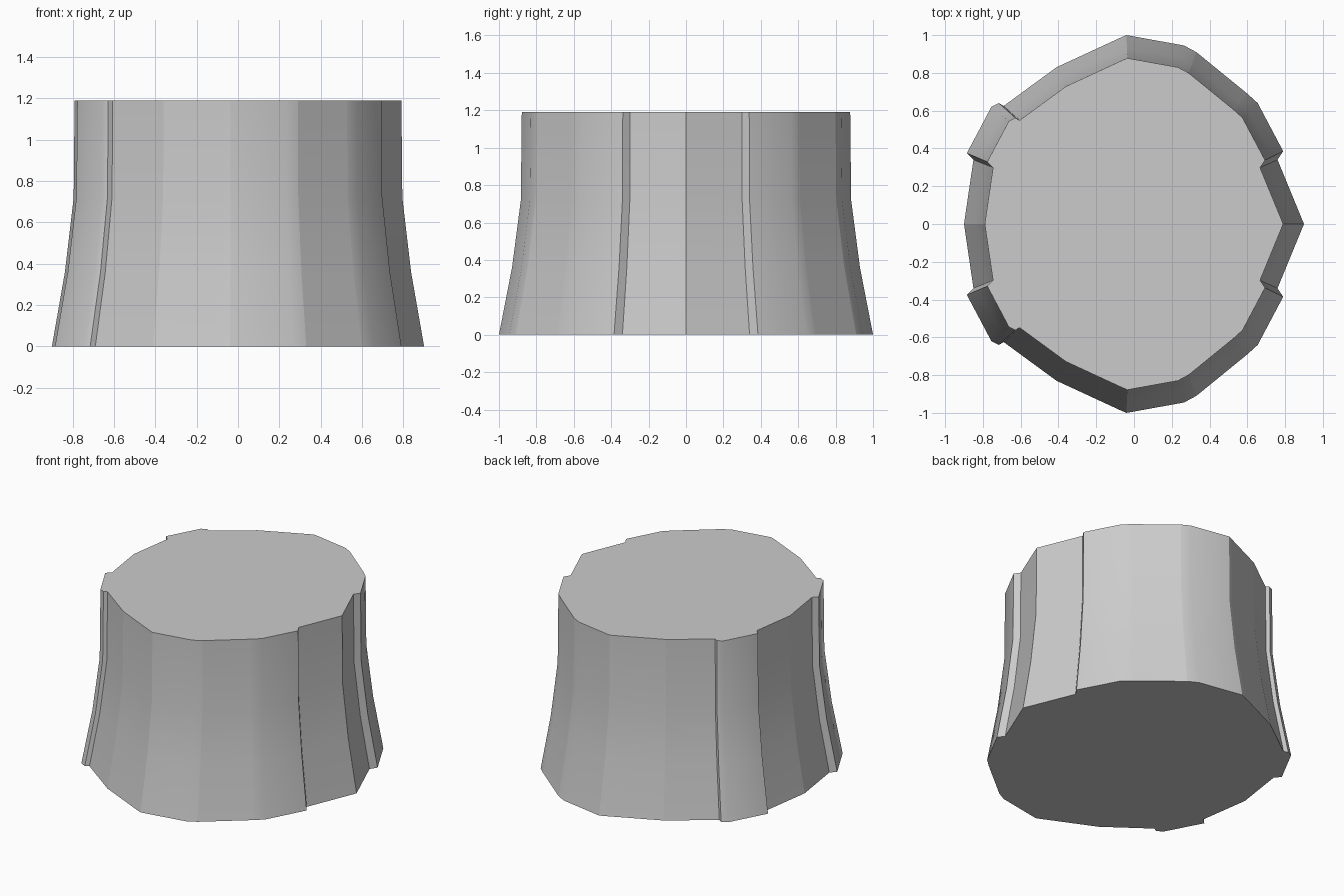
import bpy, bmesh

if "Cube" in bpy.data.objects:
    bpy.data.objects.remove(bpy.data.objects["Cube"])

# Half outline of the foot, from +x round to -x, with the stepped notches
half = [(0.90, 0), (0.76, 0.34), (0.79, 0.385), (0.655, 0.64), (0.60, 0.69),
        (0.33, 0.91), (0.265, 0.945), (-0.04, 1.0), (-0.075, 0.985),
        (-0.41, 0.83), (-0.69, 0.625), (-0.715, 0.64), (-0.755, 0.62),
        (-0.885, 0.375), (-0.85, 0.34), (-0.90, 0)]
outline = half + [(x, -y) for x, y in reversed(half[1:-1])]

# Flare of the trunk: height and scale of each ring
rings = [(0, 1.0), (0.36, 0.93), (0.72, 0.883), (1.19, 0.878)]

# Softly rounded corners; every other upright edge stays crisp
soft = {3, 6, 12}
n = len(outline)
soft |= {n - i for i in soft}

bm = bmesh.new()
loops = [[bm.verts.new((x * s, y * s, z)) for x, y in outline] for z, s in rings]

# Side walls
for lower, upper in zip(loops, loops[1:]):
    for i in range(n):
        j = (i + 1) % n
        bm.faces.new((lower[i], lower[j], upper[j], upper[i])).smooth = True
    for i in range(n):
        if i not in soft:
            bm.edges.get((lower[i], upper[i])).smooth = False

# Flat end caps
for cap in (bm.faces.new(loops[0][::-1]), bm.faces.new(loops[-1])):
    for e in cap.edges:
        e.smooth = False

mesh = bpy.data.meshes.new("stump")
bm.to_mesh(mesh)
bm.free()
stump = bpy.data.objects.new("stump", mesh)
bpy.context.collection.objects.link(stump)
